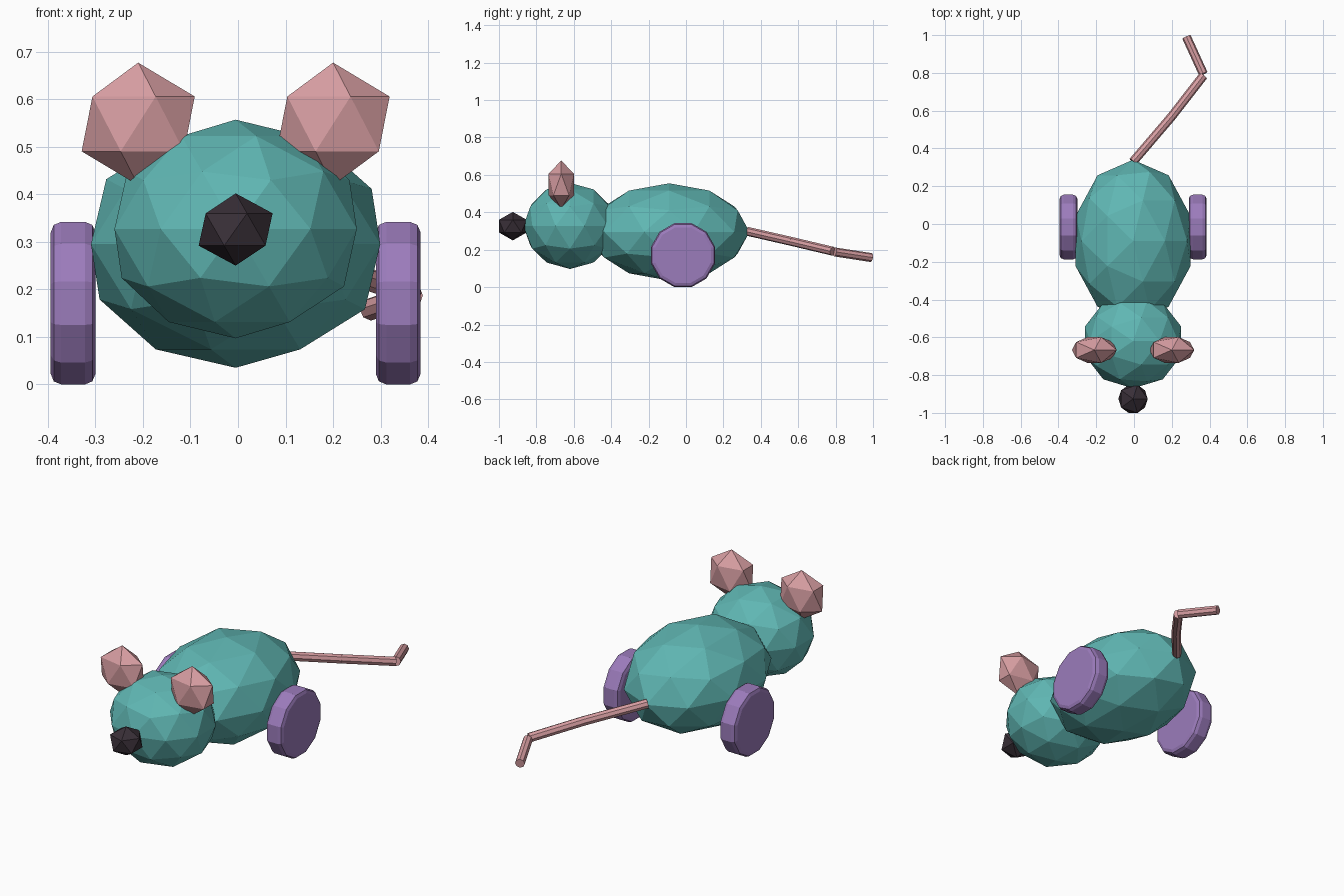
import bpy, math
from mathutils import Vector

cube = bpy.data.objects.get("Cube")
if cube:
    bpy.data.objects.remove(cube, do_unlink=True)


def material(name, rgb):
    m = bpy.data.materials.new(name)
    m.use_nodes = True
    m.diffuse_color = (*rgb, 1)
    m.node_tree.nodes["Principled BSDF"].inputs["Base Color"].default_value = (*rgb, 1)
    return m


TEAL = material("teal", (0.115, 0.47, 0.45))
PINK = material("pink", (0.68, 0.34, 0.36))
PURPLE = material("purple", (0.33, 0.20, 0.50))
DARK = material("dark plum", (0.04, 0.028, 0.038))
MID = -0.005  # x of the body's centre line


def finish(name, mat):
    ob = bpy.context.object
    ob.name = name
    ob.data.materials.append(mat)
    return ob


def ball(name, mat, detail, centre, radii):
    """Faceted ellipsoid."""
    bpy.ops.mesh.primitive_ico_sphere_add(subdivisions=detail, radius=1, location=centre)
    ob = finish(name, mat)
    ob.scale = radii
    return ob


def rod(name, mat, start, end, radius):
    """Thin cylinder between two points."""
    a, b = Vector(start), Vector(end)
    bpy.ops.mesh.primitive_cylinder_add(vertices=8, radius=radius, depth=(b - a).length,
                                        location=(a + b) / 2)
    ob = finish(name, mat)
    ob.rotation_euler = (b - a).to_track_quat('Z', 'Y').to_euler()
    return ob


# Body, head and nose
ball("body", TEAL, 2, (MID, -0.09, 0.295), (0.32, 0.43, 0.26))
ball("head", TEAL, 2, (MID, -0.62, 0.327), (0.268, 0.25, 0.23))
ball("nose", DARK, 1, (MID, -0.926, 0.326), (0.087, 0.087, 0.076))

# Ears and wheels on both sides
for side, sign in (("left", 1), ("right", -1)):
    ball(side + "_ear", PINK, 1, (MID + sign * 0.205, -0.667, 0.548), (0.133, 0.08, 0.129))

    bpy.ops.mesh.primitive_cylinder_add(
        vertices=12, radius=0.171 / math.cos(math.pi / 12), depth=0.094,
        location=(MID + sign * 0.342, -0.016, 0.171))
    wheel = finish(side + "_wheel", PURPLE)
    wheel.rotation_euler = (math.radians(15), math.pi / 2, 0)
    wheel.rotation_euler = (0, math.pi / 2, 0)
    for v in wheel.data.vertices:  # turn half a step so a flat side is down
        c, s = math.cos(math.pi / 12), math.sin(math.pi / 12)
        x, y = v.co.x, v.co.y
        v.co.x, v.co.y = c * x - s * y, s * x + c * y
    bevel = wheel.modifiers.new("rounded_rim", 'BEVEL')
    bevel.width = 0.022
    bevel.segments = 2
    bevel.limit_method = 'ANGLE'
    bevel.angle_limit = math.radians(60)

# Tail in three straight pieces
rod("tail_base", PINK, (MID, 0.33, 0.298), (0.2, 0.57, 0.243), 0.024)
rod("tail_middle", PINK, (0.2, 0.57, 0.243), (0.367, 0.785, 0.192), 0.024)
rod("tail_tip", PINK, (0.367, 0.795, 0.188), (0.278, 0.99, 0.158), 0.024)
